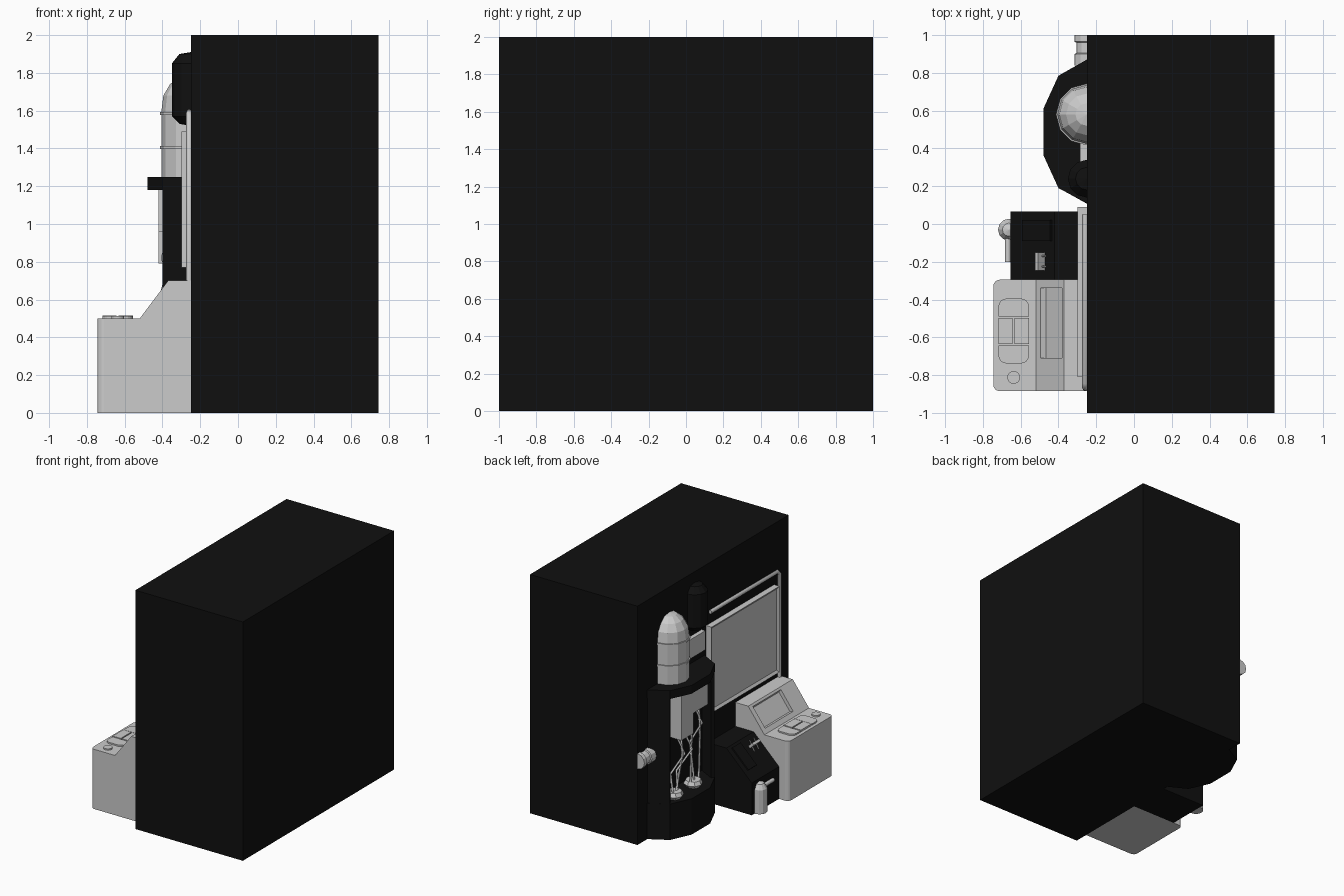
import bpy, bmesh, math
from mathutils import Vector

if "Cube" in bpy.data.objects:
    bpy.data.objects.remove(bpy.data.objects["Cube"])

W = -0.25  # x of the equipped wall face


def material(name, col):
    m = bpy.data.materials.new(name)
    m.diffuse_color = (*col, 1)
    m.use_nodes = True
    m.node_tree.nodes["Principled BSDF"].inputs["Base Color"].default_value = m.diffuse_color
    return m


BLACK = material("black", (0.005, 0.005, 0.005))


def finish(name, bm, mat=None):
    bmesh.ops.recalc_face_normals(bm, faces=bm.faces)
    me = bpy.data.meshes.new(name)
    bm.to_mesh(me)
    bm.free()
    ob = bpy.data.objects.new(name, me)
    bpy.context.collection.objects.link(ob)
    if mat:
        me.materials.append(mat)
    return ob


def bevel_edges(bm, test, r, seg=4):
    es = [e for e in bm.edges if test(e.verts[0].co, e.verts[1].co)]
    bmesh.ops.bevel(bm, geom=es, offset=r, segments=seg, profile=0.5, affect='EDGES')


def prism(pts, lo, hi, axis):
    """Extrude a profile: axis 'y' takes (x, z) points, axis 'z' takes (x, y)."""
    bm = bmesh.new()
    put = (lambda a, b, t: (a, t, b)) if axis == 'y' else (lambda a, b, t: (a, b, t))
    f = bm.faces.new([bm.verts.new(put(a, b, lo)) for a, b in pts])
    ext = bmesh.ops.extrude_face_region(bm, geom=[f])
    d = Vector(put(0, 0, hi - lo))
    for v in ext["geom"]:
        if isinstance(v, bmesh.types.BMVert):
            v.co += d
    bmesh.ops.recalc_face_normals(bm, faces=bm.faces)
    return bm


def box(name, x0, x1, y0, y1, z0, z1, mat=None, round_at=None, r=0.03):
    bm = prism([(x0, y0), (x1, y0), (x1, y1), (x0, y1)], z0, z1, 'z')
    if round_at:
        bevel_edges(bm, lambda a, b: abs(a.z - b.z) > 1e-4 and round_at(a), r)
    return finish(name, bm, mat)


def lathe(name, pts, loc, n=12, half=False, along_y=False, mat=None):
    """Revolve (radius, height) points; half keeps only the side facing -x."""
    bm = bmesh.new()
    a0, count = (math.pi / 2, n // 2 + 1) if half else (0, n)
    rings = []
    for i in range(count):
        a = a0 + 2 * math.pi * i / n
        co = [Vector((r * math.cos(a), r * math.sin(a), h)) for r, h in pts]
        if along_y:
            co = [Vector((c.x, c.z, c.y)) for c in co]
        rings.append([bm.verts.new(c + Vector(loc)) for c in co])
    for i in range(count - 1 if half else count):
        p, q = rings[i], rings[(i + 1) % count]
        for k in range(len(pts) - 1):
            bm.faces.new((p[k], q[k], q[k + 1], p[k + 1]))
    bmesh.ops.remove_doubles(bm, verts=bm.verts, dist=1e-5)
    return finish(name, bm, mat)


def wire(name, pts, r, res=1):
    cu = bpy.data.curves.new(name, 'CURVE')
    cu.dimensions = '3D'
    cu.bevel_depth, cu.bevel_resolution, cu.use_fill_caps = r, res, True
    sp = cu.splines.new('POLY')
    sp.points.add(len(pts) - 1)
    for p, c in zip(sp.points, pts):
        p.co = (*c, 1)
    ob = bpy.data.objects.new(name, cu)
    bpy.context.collection.objects.link(ob)
    return ob


# Main wall block
box("wall_block", W, 0.745, -1, 1, 0, 2, BLACK)

# Control console with sloped, recessed display
bm = prism([(W, 0), (-0.745, 0), (-0.745, 0.5), (-0.52, 0.5), (-0.37, 0.7), (W, 0.7)],
           -0.885, -0.295, 'y')
bevel_edges(bm, lambda a, b: max(a.x, b.x) < -0.74 and abs(a.z - b.z) > 0.1, 0.035)
console = finish("console", bm)
slope = lambda s, d: (-0.52 + 0.6 * s - 0.8 * d, 0.5 + 0.8 * s + 0.6 * d)
cutter = finish("display_cutter", prism(
    [slope(0.05, -0.03), slope(0.22, -0.03), slope(0.24, 0.03), slope(0.03, 0.03)],
    -0.71, -0.34, 'y'))
cutter.hide_render = True
cutter.display_type = 'WIRE'
mod = console.modifiers.new("display_recess", 'BOOLEAN')
mod.operation, mod.object, mod.solver = 'DIFFERENCE', cutter, 'EXACT'

# Console buttons
for i, (x0, x1) in enumerate([(-0.717, -0.642), (-0.632, -0.557)]):
    box(f"key_{i}", x0, x1, -0.635, -0.498, 0.495, 0.515)
box("key_back", -0.717, -0.557, -0.49, -0.395, 0.495, 0.512,
    round_at=lambda a: a.y > -0.4, r=0.04)
box("key_front", -0.717, -0.557, -0.738, -0.643, 0.495, 0.512,
    round_at=lambda a: a.y < -0.7, r=0.04)
lathe("round_button", [(0.034, -0.01), (0.034, 0.012), (0, 0.012)],
      (-0.637, -0.812, 0.5), n=20)

# Small dark cabinet with raised panel, lever slot and side handle
finish("cabinet", prism([(W, 0), (-0.655, 0), (-0.655, 0.27), (-0.42, 0.5), (W, 0.5)],
                        -0.295, 0.065, 'y'), BLACK)
face = lambda x, d: (x - 0.7 * d, 0.27 + (x + 0.655) * 0.979 + 0.7 * d)
finish("cabinet_panel", prism([face(-0.585, -0.01), face(-0.435, -0.01),
                               face(-0.435, 0.012), face(-0.585, 0.012)],
                              -0.09, 0.02, 'y'), BLACK)
finish("cabinet_lever", prism([face(-0.488, -0.01), face(-0.472, -0.01),
                               face(-0.472, 0.05), face(-0.488, 0.05)],
                              -0.245, -0.15, 'y'))
for y in (-0.225, -0.17):
    wire("lever_pin", [(-0.515, y, 0.41), (-0.47, y, 0.49)], 0.005)
lathe("handle_flask", [(0, 0), (0.058, 0), (0.058, 0.2), (0.035, 0.24), (0, 0.25)],
      (-0.662, -0.03, 0), n=12)
wire("flask_arm", [(-0.668, -0.05, 0.2), (-0.668, -0.2, 0.2)], 0.016, 2)

# Dark chamber: base, top rim and two side pillars
chamber = [(W, 0.87), (-0.4, 0.785), (-0.48, 0.61), (-0.48, 0.365), (-0.4, 0.19), (W, 0.11)]
finish("chamber_base", prism(chamber, 0, 0.3, 'z'), BLACK)
finish("chamber_rim", prism(chamber, 1.18, 1.25, 'z'), BLACK)
for s in (1, -1):
    y = lambda d: 0.488 + s * d
    finish("chamber_pillar", prism([(W, y(0.38)), (-0.4, y(0.297)), (-0.385, y(0.27)),
                                    (W, y(0.34))], 0.3, 1.18, 'z'), BLACK)

# Machine heads in the chamber with jointed arms and cups
box("large_head", -0.42, W, 0.5, 0.66, 0.79, 1.18)
box("small_head", -0.42, W, 0.31, 0.5, 0.96, 1.18)
for i, (ya, za, yb) in enumerate([(0.63, 0.79, 0.70), (0.58, 0.79, 0.66), (0.53, 0.79, 0.64),
                                  (0.46, 0.96, 0.47), (0.40, 0.96, 0.42), (0.35, 0.96, 0.36)]):
    k = 0.04 if i % 2 else -0.04
    wire(f"arm_{i}", [(-0.36, ya, za), (-0.40, ya + k, za - 0.14),
                      (-0.35, (ya + yb) / 2 - k, za - 0.28), (-0.37, yb, 0.35)], 0.009)
for y in (0.67, 0.42):
    lathe("cup", [(0, 0), (0.05, 0), (0.075, 0.03), (0.06, 0.06), (0, 0.06)],
          (-0.36, y, 0.3), n=8)

# Domed tank on top of the chamber, with bands
lathe("domed_tank", [(0.155, 1.25), (0.155, 1.6), (0.145, 1.68), (0.11, 1.74),
                     (0.06, 1.78), (0, 1.79)], (W, 0.58, 0), half=True)
for z in (1.405, 1.585):
    lathe("tank_band", [(0.15, z - 0.008), (0.163, z - 0.008), (0.163, z + 0.008),
                        (0.15, z + 0.008)], (W, 0.58, 0), half=True)
box("tank_link", -0.285, W, 0.15, 0.46, 1.32, 1.48)

# Dark capsule beside the tank
lathe("capsule", [(0, 1.52), (0.06, 1.53), (0.1, 1.57), (0.1, 1.85), (0.06, 1.9), (0, 1.91)],
      (W, 0.24, 0), half=True, mat=BLACK)

# Side pipe near the back edge
lathe("side_pipe", [(0, 0.84), (0.065, 0.84), (0.065, 0.9), (0.055, 0.905), (0.055, 0.96),
                    (0.065, 0.965), (0.065, 1.0), (0, 1.0)],
      (W, 0, 0.7), half=True, along_y=True)

# Wall screen with recessed display
bm = prism([(W, -0.81), (-0.3, -0.81), (-0.3, 0.09), (W, 0.09)], 0.77, 1.49, 'z')
front = min(bm.faces, key=lambda f: f.calc_center_median().x)
bmesh.ops.inset_region(bm, faces=[front], thickness=0.03, depth=0)
bmesh.ops.translate(bm, verts=front.verts, vec=(0.015, 0, 0))
finish("wall_screen", bm)

# Conduit running over and down the side of the screen
wire("conduit", [(-0.258, 0.05, 1.59), (-0.258, -0.84, 1.59), (-0.258, -0.868, 1.56),
                 (-0.258, -0.868, 0.68)], 0.016, 2)
